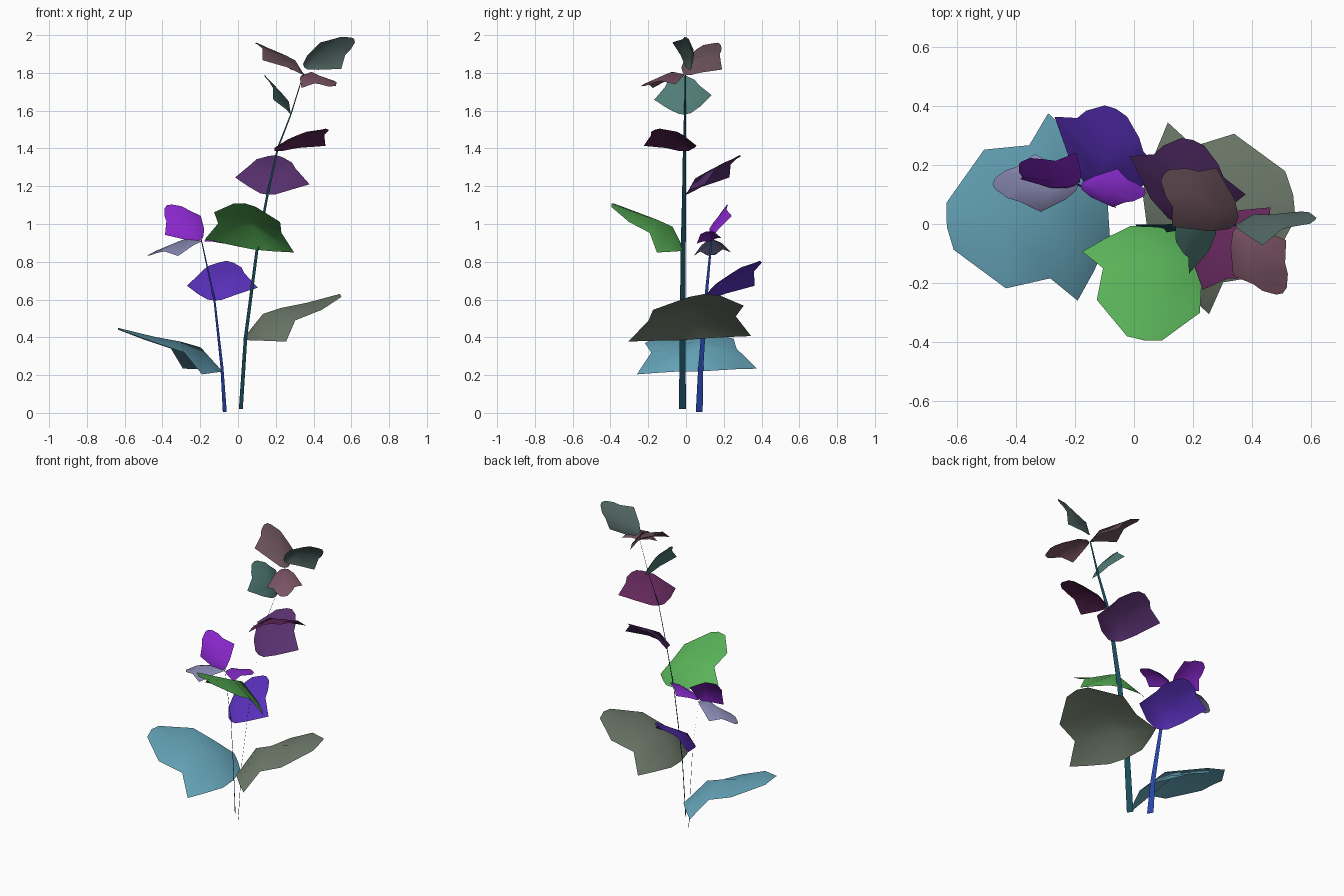
import bpy
from mathutils import Vector as V

# leaf templates: (along, across, height); across 1 = ear width
RIB = [(0, 0), (.25, .114), (.43, .095), (.67, .048), (1, 0)]
# large leaves: ears near the base
BROAD = [(.02, .38, 0), (.13, .72, -.05), (.235, 1, -.10), (.43, .71, .02),
         (.70, .74, 0), (.975, .25, -.012)]
# small leaves: pointed ears at mid length
POINTED = [(.02, .20, 0), (.17, .54, -.01), (.50, 1, -.11), (.70, .60, .01),
           (.83, .48, .015), (.97, .20, -.01)]


def make(name, verts, faces, color):
    me = bpy.data.meshes.new(name)
    me.from_pydata(verts, [], faces)
    me.update()
    for p in me.polygons:
        p.use_smooth = True
    mat = bpy.data.materials.new(name + "_color")
    mat.diffuse_color = (*color, 1)
    me.materials.append(mat)
    ob = bpy.data.objects.new(name, me)
    bpy.context.collection.objects.link(ob)
    return ob


def leaf(name, base, tip, half, color, edge=POINTED, arch=1):
    """Folded single-surface leaf from base to tip, half = vector to one ear."""
    base, tip, half = V(base), V(tip), V(half)
    chord = tip - base
    up = chord.cross(half).normalized()
    side = 1
    if up.z < 0:
        up, side = -up, -1
    L = chord.length
    verts = [base + chord * u + up * h * L * arch for u, h in RIB]
    faces = []
    for s in (1, -1):
        o = len(verts)
        verts += [base + chord * u + half * (w * s) + up * h * L for u, w, h in edge]
        fan = [(0, o, o + 1, 1), (1, o + 1, o + 2), (1, o + 2, o + 3, 2),
               (2, o + 3, o + 4, 3), (3, o + 4, o + 5, 4)]
        for f in fan:
            faces.append(f if s * side < 0 else f[::-1])
    return make(name, verts, faces, color)


def stem(name, path, w0, w1, color):
    """Tapering flat ribbon."""
    across = V((.5, -.866, 0))
    verts, n = [], len(path)
    for i, p in enumerate(path):
        w = (w0 + (w1 - w0) * i / (n - 1)) / 2
        verts += [V(p) - across * w, V(p) + across * w]
    faces = [(2 * i, 2 * i + 1, 2 * i + 3, 2 * i + 2) for i in range(n - 1)]
    return make(name, verts, faces, color)


# stems
stem("tall_stem", [(.015, -.019, .02), (.04, -.018, .4), (.10, -.015, .86),
                   (.155, -.01, 1.15), (.21, -.008, 1.4), (.28, -.005, 1.58),
                   (.345, -.003, 1.79)], .042, .008, (.01, .07, .1))
stem("short_stem", [(-.07, .07, .005), (-.085, .078, .24), (-.125, .105, .6),
                    (-.195, .135, .92)], .042, .01, (.02, .06, .4))

# leaves on the tall stem
leaf("tall_low_leaf", (.045, -.015, .385), (.54, .10, .63), (-.07, .325, .015), (.16, .2, .15), BROAD, 1.35)
leaf("tall_front_leaf", (.08, -.01, .865), (.035, -.395, 1.11), (.236, -.03, -.035), (.1, .45, .1), BROAD, 1.35)
leaf("tall_back_leaf", (.155, 0, 1.155), (.20, .285, 1.365), (.197, -.065, -.018), (.1, .03, .16))
leaf("tall_right_leaf", (.21, -.01, 1.385), (.465, -.14, 1.505), (.115, .14, 0), (.12, .02, .1))
leaf("tall_left_leaf", (.28, -.005, 1.58), (.14, -.03, 1.79), (0, .152, .012), (.08, .2, .18))
leaf("top_right_leaf", (.35, 0, 1.83), (.615, .014, 1.98), (-.055, -.05, .07), (.08, .13, .12))
leaf("top_left_leaf", (.345, 0, 1.79), (.10, .17, 1.96), (.075, .10, -.025), (.14, .08, .1))
leaf("top_front_leaf", (.35, -.01, 1.79), (.505, -.235, 1.73), (.09, .06, .01), (.2, .09, .13))

# leaves on the short stem
leaf("short_low_leaf", (-.09, .08, .22), (-.635, -.01, .45), (-.05, .318, .015), (.14, .4, .52), BROAD, 1.1)
leaf("short_back_leaf", (-.125, .105, .595), (-.06, .39, .805), (.187, -.095, -.005), (.1, .03, .5))
leaf("bud_left_leaf", (-.19, .135, .91), (-.48, .135, .835), (-.01, .098, .01), (.25, .25, .45))
leaf("bud_back_leaf", (-.20, .13, .915), (-.375, .215, 1.10), (.095, .045, .05), (.25, .02, .6))
leaf("bud_right_leaf", (-.18, .13, .91), (.04, .105, .96), (.008, .065, .015), (.2, .02, .5))
